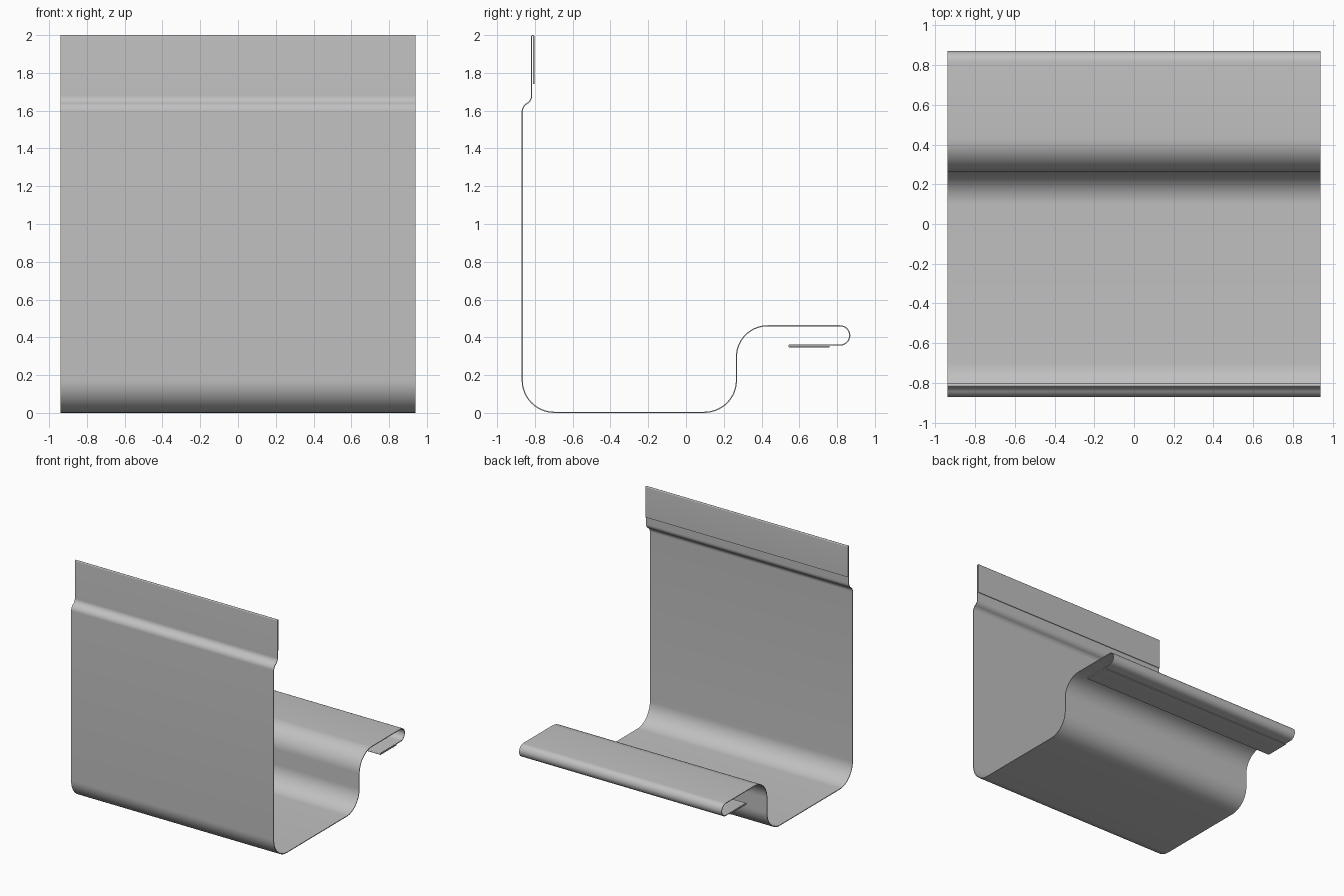
import bpy, bmesh, math
from mathutils import Vector

cube = bpy.data.objects.get("Cube")
if cube:
    bpy.data.objects.remove(cube, do_unlink=True)

HALF_WIDTH = 0.94
SHEET = 0.006

# Corners of the bent sheet's centre line: y, z, bend radius
CORNERS = [
    (-0.806, 1.74, 0), (-0.806, 1.997, 0.005), (-0.817, 1.997, 0.005),   # folded top hem
    (-0.817, 1.653, 0.05), (-0.867, 1.622, 0.05),                        # joggle
    (-0.867, 0.003, 0.17), (0.267, 0.003, 0.17),                         # trough
    (0.267, 0.461, 0.165), (0.867, 0.461, 0.051), (0.867, 0.359, 0.051), # rolled lip
    (0.545, 0.359, 0.004), (0.545, 0.350, 0.004), (0.76, 0.350, 0),      # folded lip hem
]


def rounded_path(corners):
    """Replace every corner by an arc of its bend radius."""
    pts = [Vector(c[:2]) for c in corners]
    path = [pts[0]]
    for i in range(1, len(pts) - 1):
        p, r = pts[i], corners[i][2]
        a = (pts[i - 1] - p).normalized()
        b = (pts[i + 1] - p).normalized()
        half = a.angle(b) / 2
        centre = p + (a + b).normalized() * r / math.sin(half)
        start = p + a * r / math.tan(half) - centre
        end = p + b * r / math.tan(half) - centre
        steps = 16 if r > 0.1 else 8
        sweep = start.angle(end)
        for k in range(steps + 1):
            t = k / steps
            path.append(centre + (start * math.sin((1 - t) * sweep)
                                  + end * math.sin(t * sweep)) / math.sin(sweep))
    path.append(pts[-1])
    return path


def offset_sides(path, thickness):
    """Offset the centre line to both faces of the sheet."""
    sides = []
    for i, p in enumerate(path):
        d0 = (p - path[max(i - 1, 0)]).normalized()
        d1 = (path[min(i + 1, len(path) - 1)] - p).normalized()
        d = (d0 + d1).normalized()
        n = Vector((-d.y, d.x)) * thickness / 2
        sides.append((p + n, p - n))
    return sides


# Bent sheet: four long edges per path point, joined into a thin solid
bm = bmesh.new()
rings = []
for a, b in offset_sides(rounded_path(CORNERS), SHEET):
    rings.append([bm.verts.new((x, q.x, q.y)) for x, q in
                  ((-HALF_WIDTH, a), (HALF_WIDTH, a), (HALF_WIDTH, b), (-HALF_WIDTH, b))])
for r, s in zip(rings, rings[1:]):
    for k in range(4):
        m = (k + 1) % 4
        bm.faces.new((r[k], r[m], s[m], s[k]))
bm.faces.new(rings[0])
bm.faces.new(rings[-1])
bmesh.ops.recalc_face_normals(bm, faces=bm.faces)
mesh = bpy.data.meshes.new("bent_sheet_panel")
bm.to_mesh(mesh)
bm.free()

panel = bpy.data.objects.new("bent_sheet_panel", mesh)
bpy.context.collection.objects.link(panel)

# Plain grey metal
grey = bpy.data.materials.new("grey_metal")
grey.use_nodes = True
colour = (0.53, 0.53, 0.53, 1)
grey.diffuse_color = colour
grey.node_tree.nodes["Principled BSDF"].inputs["Base Color"].default_value = colour
mesh.materials.append(grey)

# Smooth bends, sharp sheet edges
bpy.ops.object.select_all(action="DESELECT")
panel.select_set(True)
bpy.context.view_layer.objects.active = panel
bpy.ops.object.shade_smooth_by_angle(angle=math.radians(35))
